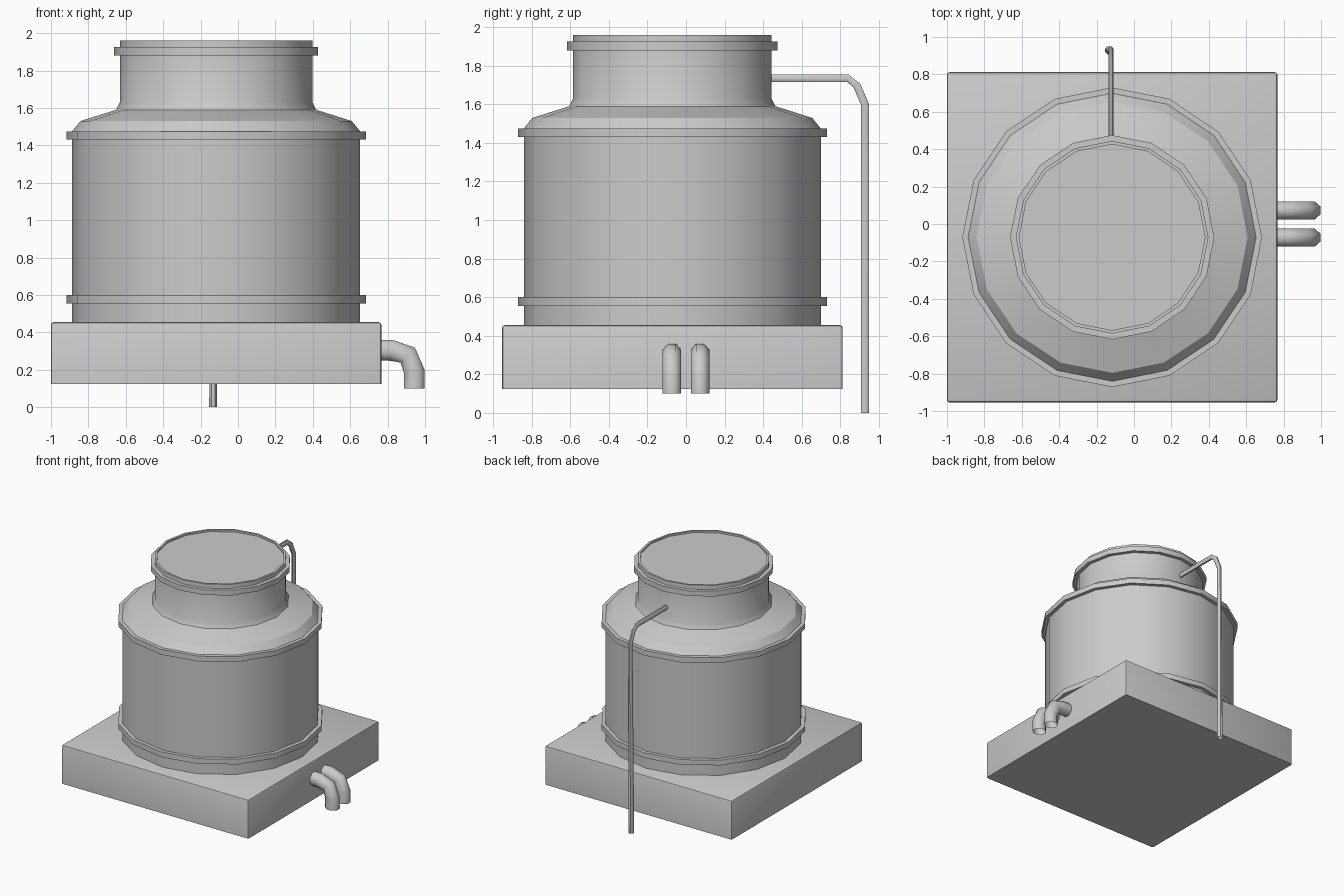
import bpy, bmesh, math
from mathutils import Vector

if "Cube" in bpy.data.objects:
    bpy.data.objects.remove(bpy.data.objects["Cube"], do_unlink=True)

CX, CY = -0.117, -0.071   # tank axis
SIDES = 16

grey = bpy.data.materials.new("plain grey")
grey.use_nodes = True
grey.diffuse_color = (0.6, 0.6, 0.6, 1)
grey.node_tree.nodes["Principled BSDF"].inputs["Base Color"].default_value = (0.6, 0.6, 0.6, 1)


def finish(name, bm, angle=None):
    bmesh.ops.recalc_face_normals(bm, faces=bm.faces)
    mesh = bpy.data.meshes.new(name)
    bm.to_mesh(mesh)
    bm.free()
    mesh.materials.append(grey)
    obj = bpy.data.objects.new(name, mesh)
    bpy.context.scene.collection.objects.link(obj)
    if angle:
        bpy.ops.object.select_all(action='DESELECT')
        obj.select_set(True)
        bpy.context.view_layer.objects.active = obj
        bpy.ops.object.shade_smooth_by_angle(angle=math.radians(angle))
    return obj


def bridge(bm, rings):
    for a, b in zip(rings, rings[1:]):
        n = len(a)
        for i in range(n):
            j = (i + 1) % n
            bm.faces.new((a[i], a[j], b[j], b[i]))


def lathe(name, profile, closed=False, cap=False):
    """Turn (radius, z) points round the tank axis."""
    bm = bmesh.new()
    rings = []
    for r, z in profile:
        turns = [math.tau * i / SIDES for i in range(SIDES)]
        rings.append([bm.verts.new((CX + r * math.cos(t), CY + r * math.sin(t), z)) for t in turns])
    bridge(bm, rings + rings[:1] if closed else rings)
    if cap:
        bm.faces.new(rings[-1])
    return finish(name, bm, 30)


def pipe(name, path, side, radii, sides=8):
    """Sweep an oval along a planar path; radii are (in plane, sideways) per point."""
    bm = bmesh.new()
    pts = [Vector(p) for p in path]
    rings = []
    for k, p in enumerate(pts):
        tangent = (pts[min(k + 1, len(pts) - 1)] - pts[max(k - 1, 0)]).normalized()
        up = side.cross(tangent).normalized()
        ru, rs = radii[k]
        turns = [math.tau * (i + 0.5) / sides for i in range(sides)]
        rings.append([bm.verts.new(p + up * ru * math.cos(t) + side * rs * math.sin(t)) for t in turns])
    bridge(bm, rings)
    return finish(name, bm, 50)


# Square plinth, bevelled on all but the bottom edges
bm = bmesh.new()
bmesh.ops.create_cube(bm, size=1)
for v in bm.verts:
    v.co = (CX + v.co.x * 1.766, CY + v.co.y * 1.766, 0.29 + v.co.z * 0.33)
edges = [e for e in bm.edges if max(v.co.z for v in e.verts) > 0.3]
bmesh.ops.bevel(bm, geom=edges, offset=0.014, segments=2, profile=0.5, affect='EDGES')
finish("plinth", bm, 40)

# Tank body, shoulder, neck and recessed lid
lathe("tank", [(0.77, 0.45), (0.77, 1.475), (0.725, 1.53), (0.535, 1.59),
               (0.515, 1.63), (0.515, 1.96), (0.497, 1.96), (0.497, 1.945)], cap=True)

# Raised bands
for name, r, low, high in (("lower_band", 0.77, 0.555, 0.6),
                           ("upper_band", 0.77, 1.43, 1.475),
                           ("neck_band", 0.515, 1.88, 1.925)):
    lathe(name, [(r - 0.01, low), (r + 0.031, low), (r + 0.031, high), (r - 0.01, high)], closed=True)

# Thin drain tube down the back
tube_path = [(-0.123, 0.4, 1.735), (-0.123, 0.84, 1.735), (-0.123, 0.887, 1.695),
             (-0.124, 0.928, 1.6), (-0.133, 0.928, 0)]
pipe("drain_tube", tube_path, Vector((1, 0, 0)),
     [(0.022, 0.015)] * 3 + [(0.023, 0.015), (0.023, 0.023)])

# Pair of elbow pipes on the left side
for name, y in (("front_elbow_pipe", -0.073), ("back_elbow_pipe", 0.073)):
    path = [(x, y, z) for x, z in ((0.74, 0.305), (0.825, 0.303), (0.908, 0.278), (0.943, 0.19), (0.943, 0.1))]
    pipe(name, path, Vector((0, 1, 0)), [(0.06, 0.052)] * 5)
